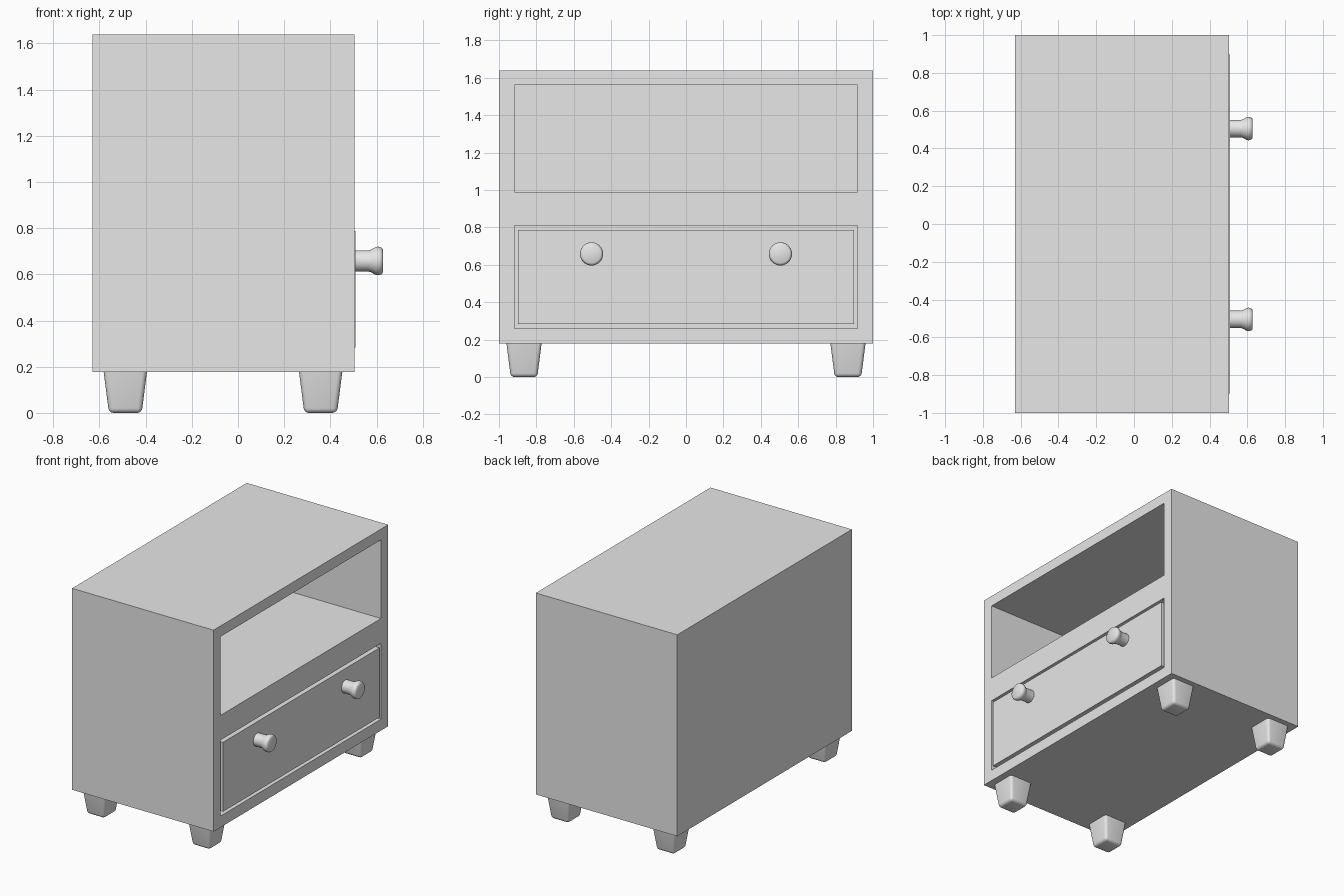
import bpy, bmesh, math
from mathutils import Matrix, Vector

cube = bpy.data.objects.get("Cube")
if cube:
    bpy.data.objects.remove(cube, do_unlink=True)

grey = bpy.data.materials.new("plain grey")
grey.use_nodes = True
COLOUR = (0.8, 0.8, 0.8, 1)
grey.diffuse_color = COLOUR
grey.node_tree.nodes["Principled BSDF"].inputs["Base Color"].default_value = COLOUR


def finish(name, bm):
    bmesh.ops.recalc_face_normals(bm, faces=bm.faces)
    mesh = bpy.data.meshes.new(name)
    bm.to_mesh(mesh)
    bm.free()
    mesh.materials.append(grey)
    obj = bpy.data.objects.new(name, mesh)
    bpy.context.collection.objects.link(obj)
    return obj


def select_only(obj):
    bpy.ops.object.select_all(action='DESELECT')
    obj.select_set(True)
    bpy.context.view_layer.objects.active = obj


def smooth(obj, angle=35):
    select_only(obj)
    bpy.ops.object.shade_smooth_by_angle(angle=math.radians(angle))


def box(name, x, y, z):
    """Box spanning the given (low, high) range on each axis."""
    bm = bmesh.new()
    bmesh.ops.create_cube(bm, size=1)
    for v in bm.verts:
        v.co = Vector([lo + (c + 0.5) * (hi - lo)
                       for c, (lo, hi) in zip(v.co, (x, y, z))])
    return finish(name, bm)


def carve(obj, *ranges):
    """Cut a box-shaped hollow out of an object."""
    cutter = box("cutter", *ranges)
    cutter.hide_render = True
    mod = obj.modifiers.new("hollow", 'BOOLEAN')
    mod.operation, mod.solver, mod.object = 'DIFFERENCE', 'EXACT', cutter
    select_only(obj)
    bpy.ops.object.modifier_apply(modifier=mod.name)
    bpy.data.objects.remove(cutter, do_unlink=True)


# Cabinet body with an open shelf above and a drawer bay below
FACE, BACK = 0.504, -0.55
body = box("cabinet_body", (-0.63, FACE), (-1, 1), (0.178, 1.638))
carve(body, (BACK, 0.7), (-0.918, 0.918), (0.99, 1.56))
carve(body, (BACK, 0.7), (-0.918, 0.918), (0.26, 0.81))

# Drawer, an open tray whose front sits just proud of the cabinet
drawer = box("drawer", (BACK + 0.02, FACE + 0.004), (-0.897, 0.897), (0.284, 0.787))
carve(drawer, (BACK + 0.06, FACE - 0.06), (-0.85, 0.85), (0.33, 0.9))


# Turned knobs: profile of (x, radius) spun around the x axis
def knob(name, y, z):
    profile = [(0.50, 0), (0.50, 0.046), (0.565, 0.046), (0.576, 0.049),
               (0.596, 0.060), (0.604, 0.062), (0.614, 0.061),
               (0.624, 0.056), (0.628, 0.049), (0.628, 0)]
    bm = bmesh.new()
    verts = [bm.verts.new((x, y + r, z)) for x, r in profile]
    edges = [bm.edges.new(pair) for pair in zip(verts, verts[1:])]
    bmesh.ops.spin(bm, geom=verts + edges, cent=(0, y, z), axis=(1, 0, 0),
                   angle=math.tau, steps=32)
    bmesh.ops.remove_doubles(bm, verts=bm.verts, dist=0.0005)
    smooth(finish(name, bm))


# Tapered square feet with rounded corners
def foot(name, x, y):
    bm = bmesh.new()
    bmesh.ops.create_cube(bm, size=2)
    for v in bm.verts:
        half = 0.094 if v.co.z > 0 else 0.071
        v.co = (v.co.x * half, v.co.y * half, 0.18 if v.co.z > 0 else 0)
    rounded = [e for e in bm.edges if min(v.co.z for v in e.verts) < 0.1]
    bmesh.ops.bevel(bm, geom=rounded, offset=0.02, segments=4,
                    profile=0.5, affect='EDGES')
    bmesh.ops.transform(bm, matrix=Matrix.Translation((x, y, 0)), verts=bm.verts)
    smooth(finish(name, bm))


for side, label in ((-1, "near"), (1, "far")):
    knob(f"{label}_knob", side * 0.505, 0.658)
    for x, place in ((0.358, "drawer_side"), (-0.488, "back_side")):
        foot(f"{label}_{place}_foot", x, side * 0.866)
